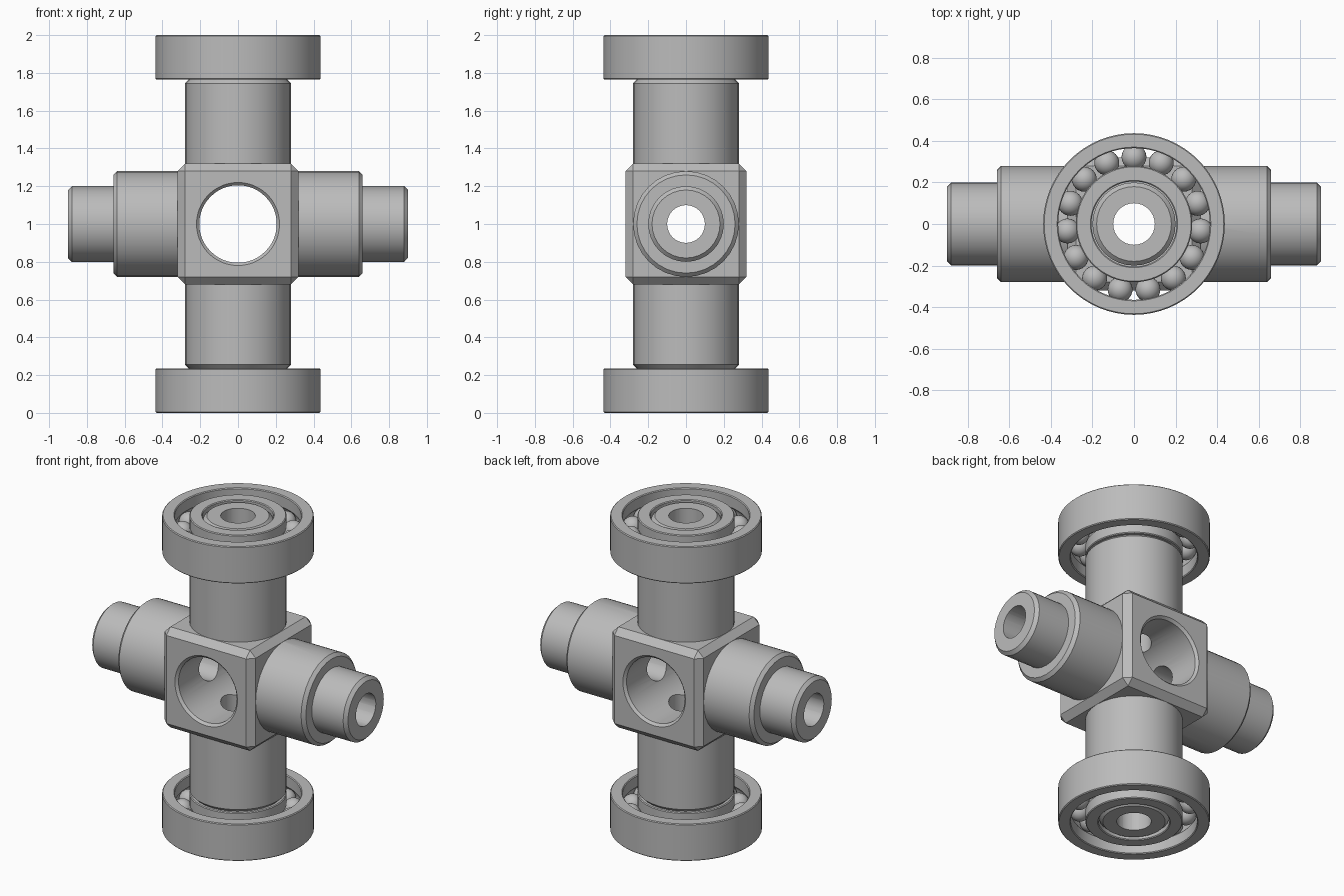
import bpy, bmesh, math
from math import sin, cos, pi
from mathutils import Matrix, Vector

cube = bpy.data.objects.get("Cube")
if cube:
    bpy.data.objects.remove(cube, do_unlink=True)

steel = bpy.data.materials.new("steel_grey")
steel.use_nodes = True
steel.diffuse_color = (0.5, 0.5, 0.5, 1)
steel.node_tree.nodes["Principled BSDF"].inputs["Base Color"].default_value = (0.5, 0.5, 0.5, 1)

CENTRE = Vector((0, 0, 1))
TO_X = Matrix.Rotation(pi / 2, 4, 'Y')
TO_Y = Matrix.Rotation(pi / 2, 4, 'X')
UPRIGHT = Matrix.Identity(4)


def finish(name, bm, turn=UPRIGHT, location=CENTRE):
    bmesh.ops.remove_doubles(bm, verts=bm.verts, dist=1e-5)
    bmesh.ops.recalc_face_normals(bm, faces=bm.faces)
    bm.transform(turn)
    mesh = bpy.data.meshes.new(name)
    bm.to_mesh(mesh)
    bm.free()
    mesh.materials.append(steel)
    obj = bpy.data.objects.new(name, mesh)
    obj.location = location
    bpy.context.collection.objects.link(obj)
    return obj


def lathe(name, profile, sides, turn=UPRIGHT, location=CENTRE):
    """Revolve a closed loop of (radius, height) points about its axis."""
    bm = bmesh.new()
    rows = [[bm.verts.new((r * cos(2 * pi * i / sides), r * sin(2 * pi * i / sides), z))
             for i in range(sides)] if r > 0 else [bm.verts.new((0, 0, z))] * sides
            for r, z in profile]
    for a, b in zip(rows, rows[1:] + rows[:1]):
        for i in range(sides):
            j = (i + 1) % sides
            corners = list(dict.fromkeys((a[i], a[j], b[j], b[i])))
            if len(corners) > 2:
                bm.faces.new(corners)
    return finish(name, bm, turn, location)


def mirrored(half):
    """Complete a solid profile listed from the middle to the tip."""
    return [(r, -z) for r, z in reversed(half)] + half


def smooth(obj):
    bpy.ops.object.select_all(action='DESELECT')
    obj.select_set(True)
    bpy.context.view_layer.objects.active = obj
    bpy.ops.object.shade_smooth_by_angle(angle=math.radians(30))


def combine(target, other, operation):
    mod = target.modifiers.new(operation.lower(), 'BOOLEAN')
    mod.operation, mod.solver, mod.object = operation, 'EXACT', other
    bpy.context.view_layer.update()
    bpy.context.view_layer.objects.active = target
    bpy.ops.object.modifier_apply(modifier=mod.name)
    bpy.data.objects.remove(other, do_unlink=True)


# Chamfered central block
bm = bmesh.new()
bmesh.ops.create_cube(bm, size=0.64)
bmesh.ops.bevel(bm, geom=bm.edges[:], offset=0.04, segments=1, affect='EDGES')
body = finish("cross_body", bm)


# Stepped shafts joined to the block
def shaft(name, shoulder, tip, turn):
    c = 0.02
    half = [(0.28, shoulder - c), (0.28 - c, shoulder), (0.2, shoulder),
            (0.2, tip - c), (0.2 - c, tip), (0, tip)]
    return lathe(name, mirrored(half), 32, turn)


combine(body, shaft("vertical_shaft", 0.765, 0.995, UPRIGHT), 'UNION')
combine(body, shaft("side_shaft", 0.66, 0.9, TO_X), 'UNION')

# Large countersunk cross bore and narrow bores along the shafts
wide = [(0.205, 0.305), (0.225, 0.325), (0.225, 0.4), (0, 0.4)]
combine(body, lathe("wide_bore", mirrored(wide), 48, TO_Y), 'DIFFERENCE')
for turn in (UPRIGHT, TO_X):
    combine(body, lathe("narrow_bore", mirrored([(0.1, 1.1), (0, 1.1)]), 32, turn), 'DIFFERENCE')
smooth(body)

# Ball bearings on both vertical ends
HALF, PITCH, GROOVE, BALL, EDGE = 0.1175, 0.322, 0.062, 0.06, 0.005


def ring(name, race, far, location):
    side = 1 if far > race else -1
    reach = math.acos(abs(race - PITCH) / GROOVE)
    groove = [(PITCH + side * GROOVE * cos(t), GROOVE * sin(t))
              for t in (reach * k / 5 for k in range(-5, 6))]
    e = side * EDGE
    top = [(race, HALF - EDGE), (race + e, HALF), (far - e, HALF), (far, HALF - EDGE)]
    bottom = [(r, -z) for r, z in reversed(top)]
    smooth(lathe(name, groove + top + bottom, 64, UPRIGHT, location))


for label, z in (("upper", 2 - HALF), ("lower", HALF)):
    place = Vector((0, 0, z))
    ring(label + "_outer_ring", 0.365, 0.437, place)
    ring(label + "_inner_ring", 0.28, 0.205, place)
    bm = bmesh.new()
    for i in range(15):
        a = pi / 2 + 2 * pi * i / 15
        spot = Matrix.Translation((PITCH * cos(a), PITCH * sin(a), 0))
        bmesh.ops.create_uvsphere(bm, u_segments=24, v_segments=14, radius=BALL, matrix=spot)
    smooth(finish(label + "_balls", bm, UPRIGHT, place))
